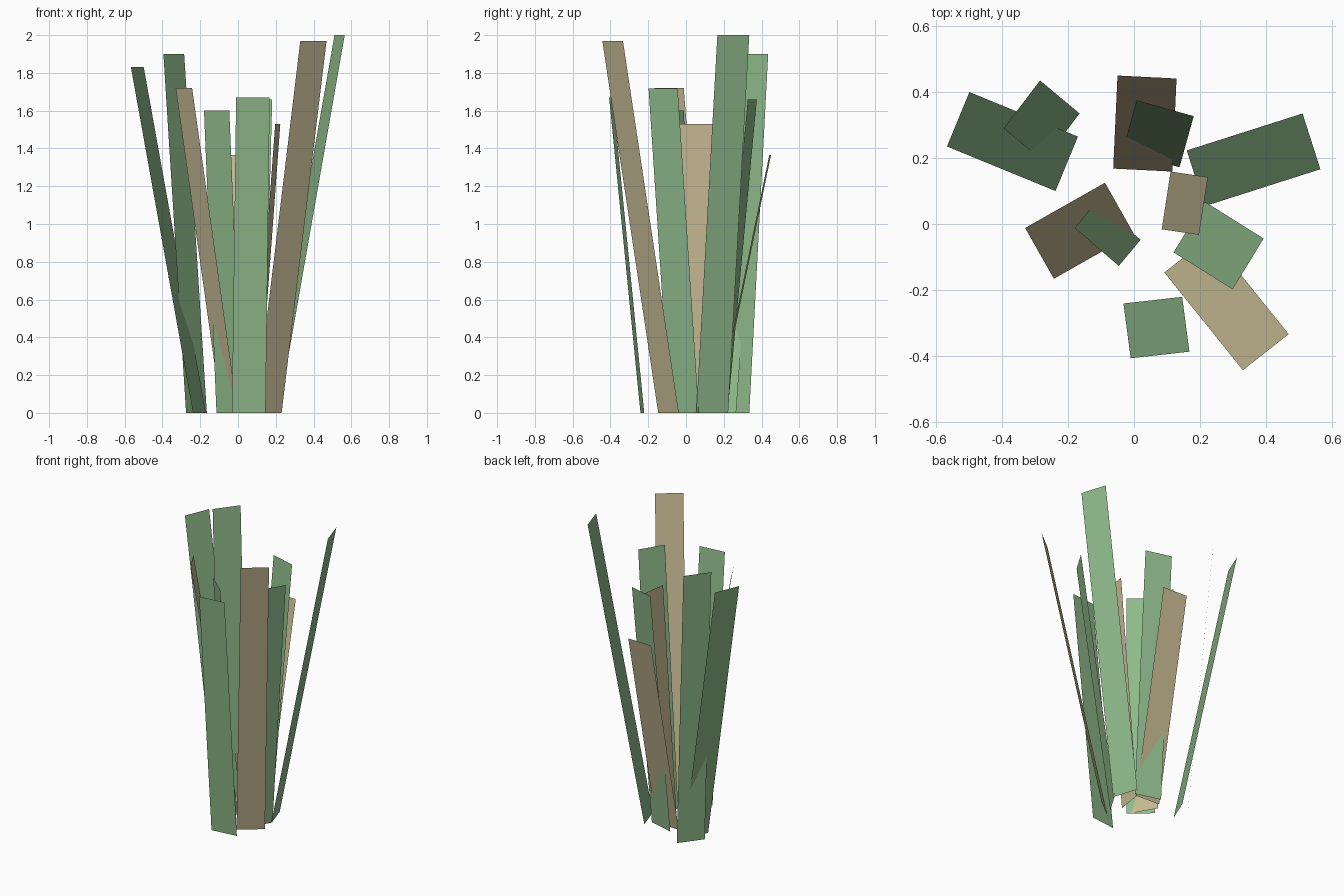
import bpy
from mathutils import Vector

cube = bpy.data.objects.get("Cube")
if cube:
    bpy.data.objects.remove(cube, do_unlink=True)


def make_material(name, rgb):
    mat = bpy.data.materials.new(name)
    mat.use_nodes = True
    mat.diffuse_color = (*rgb, 1)
    mat.node_tree.nodes["Principled BSDF"].inputs["Base Color"].default_value = (*rgb, 1)
    return mat


GREEN = make_material("grass green", (0.28, 0.50, 0.26))
STRAW = make_material("dry straw", (0.58, 0.50, 0.30))


def blade(name, root, tip, edge, height, mat):
    """Flat strip: root and tip are one long side, edge is the width vector."""
    width = Vector((*edge, 0))
    a, b = Vector((*root, 0)), Vector((*tip, height))
    mesh = bpy.data.meshes.new(name)
    mesh.from_pydata([a, a + width, b + width, b], [], [(0, 1, 2, 3)])
    mesh.materials.append(mat)
    obj = bpy.data.objects.new(name, mesh)
    bpy.context.collection.objects.link(obj)


# Blades on the model's right
blade("outer_right_blade", (-.238, .10), (-.567, .235), (.068, .165), 1.83, GREEN)
blade("back_right_blade", (-.275, .19), (-.395, .29), (.11, .145), 1.90, GREEN)
blade("dry_right_blade", (-.088, .125), (-.33, -.012), (.087, -.154), 1.72, STRAW)
blade("inner_right_blade", (-.114, .067), (-.18, -.012), (.134, -.115), 1.60, GREEN)

# Blades at the back
blade("dry_back_blade", (-.063, .168), (-.05, .45), (.179, -.009), 1.365, STRAW)
blade("back_blade", (-.035, .22), (.008, .375), (.173, -.048), 1.66, GREEN)

# Blades on the model's left
blade("outer_left_blade", (.16, .223), (.511, .335), (.054, -.169), 2.0, GREEN)
blade("dry_inner_left_blade", (.084, -.016), (.197, -.033), (.027, .175), 1.53, STRAW)
blade("inner_left_blade", (.12, -.086), (.299, -.198), (.094, .154), 1.717, GREEN)
blade("dry_left_blade", (.092, -.147), (.33, -.443), (.139, .109), 1.97, STRAW)

# Blade at the front
blade("front_blade", (-.032, -.241), (-.01, -.407), (.178, .02), 1.67, GREEN)
